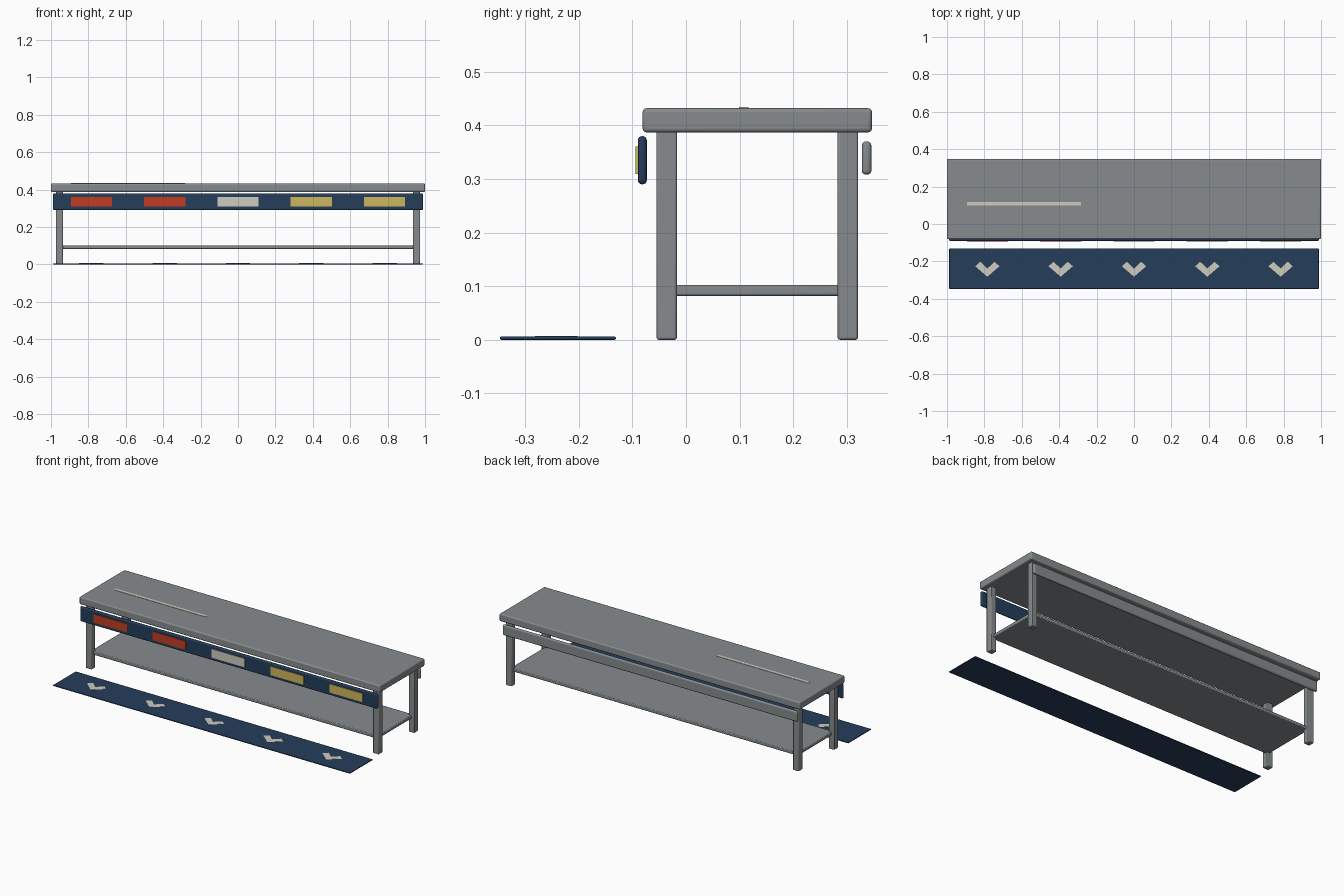
import bpy, bmesh

if "Cube" in bpy.data.objects:
    bpy.data.objects.remove(bpy.data.objects["Cube"])


def material(name, rgb):
    m = bpy.data.materials.new(name)
    m.diffuse_color = (*rgb, 1.0)
    m.use_nodes = True
    m.node_tree.nodes["Principled BSDF"].inputs["Base Color"].default_value = m.diffuse_color
    return m


GREY = material("warm grey", (0.24, 0.26, 0.27))
NAVY = material("navy blue", (0.018, 0.047, 0.105))
RED = material("red", (0.54, 0.046, 0.016))
CREAM = material("off white", (0.62, 0.60, 0.52))
YELLOW = material("yellow", (0.61, 0.47, 0.11))


def finish(name, bm, mat, bevel=0.0, segments=2):
    bmesh.ops.recalc_face_normals(bm, faces=bm.faces)
    mesh = bpy.data.meshes.new(name)
    bm.to_mesh(mesh)
    bm.free()
    mesh.materials.append(mat)
    ob = bpy.data.objects.new(name, mesh)
    bpy.context.collection.objects.link(ob)
    if bevel:
        mod = ob.modifiers.new("rounded edges", 'BEVEL')
        mod.width, mod.segments = bevel, segments
        bpy.ops.object.select_all(action='DESELECT')
        ob.select_set(True)
        bpy.context.view_layer.objects.active = ob
        bpy.ops.object.shade_smooth_by_angle()
    return ob


def box(name, x, y, z, mat, bevel=0.0, segments=2):
    """Box from (min, max) pairs on each axis."""
    bm = bmesh.new()
    bmesh.ops.create_cube(bm, size=1)
    for v in bm.verts:
        v.co = [(r[0] + r[1]) / 2 + c * (r[1] - r[0])
                for r, c in zip((x, y, z), v.co)]
    return finish(name, bm, mat, bevel, segments)


def chevron(name, cx, z0, z1, mat):
    """Flat V shape pointing to the front."""
    outline = [(0, -0.282), (0.065, -0.226), (0.038, -0.202), (0, -0.238),
               (-0.038, -0.202), (-0.065, -0.226)]
    bm = bmesh.new()
    face = bm.faces.new([bm.verts.new((cx + x, y, z0)) for x, y in outline])
    new = bmesh.ops.extrude_face_region(bm, geom=[face])["geom"]
    for v in new:
        if isinstance(v, bmesh.types.BMVert):
            v.co.z = z1
    return finish(name, bm, mat)


# Bench top, lower shelf and painted line on the top
box("bench_top", (-1, 1), (-0.081, 0.347), (0.387, 0.432), GREY, 0.007, 3)
box("lower_shelf", (-0.955, 0.955), (-0.036, 0.302), (0.082, 0.102), GREY, 0.004)
box("top_line", (-0.894, -0.284), (0.099, 0.117), (0.430, 0.434), CREAM)

# Four legs
for side, cx in (("left", -0.955), ("right", 0.955)):
    for end, cy in (("front", -0.036), ("back", 0.302)):
        box(f"{end}_{side}_leg", (cx - 0.019, cx + 0.019),
            (cy - 0.019, cy + 0.019), (0, 0.39), GREY, 0.004)

# Rounded front board and back rail
box("front_board", (-0.99, 0.99), (-0.090, -0.073), (0.290, 0.380), NAVY, 0.008, 4)
box("back_rail", (-0.98, 0.98), (0.328, 0.346), (0.308, 0.370), GREY, 0.008, 4)

# Floor mat
box("floor_mat", (-0.988, 0.988), (-0.347, -0.131), (0, 0.006), NAVY, 0.002)

# Coloured plates on the board, one chevron on the mat below each
for i, mat in enumerate((RED, RED, CREAM, YELLOW, YELLOW)):
    cx = (i - 2) * 0.392
    box(f"colour_plate_{i + 1}", (cx - 0.11, cx + 0.11), (-0.094, -0.088),
        (0.309, 0.361), mat)
    chevron(f"mat_chevron_{i + 1}", cx, 0.004, 0.0072, CREAM)
